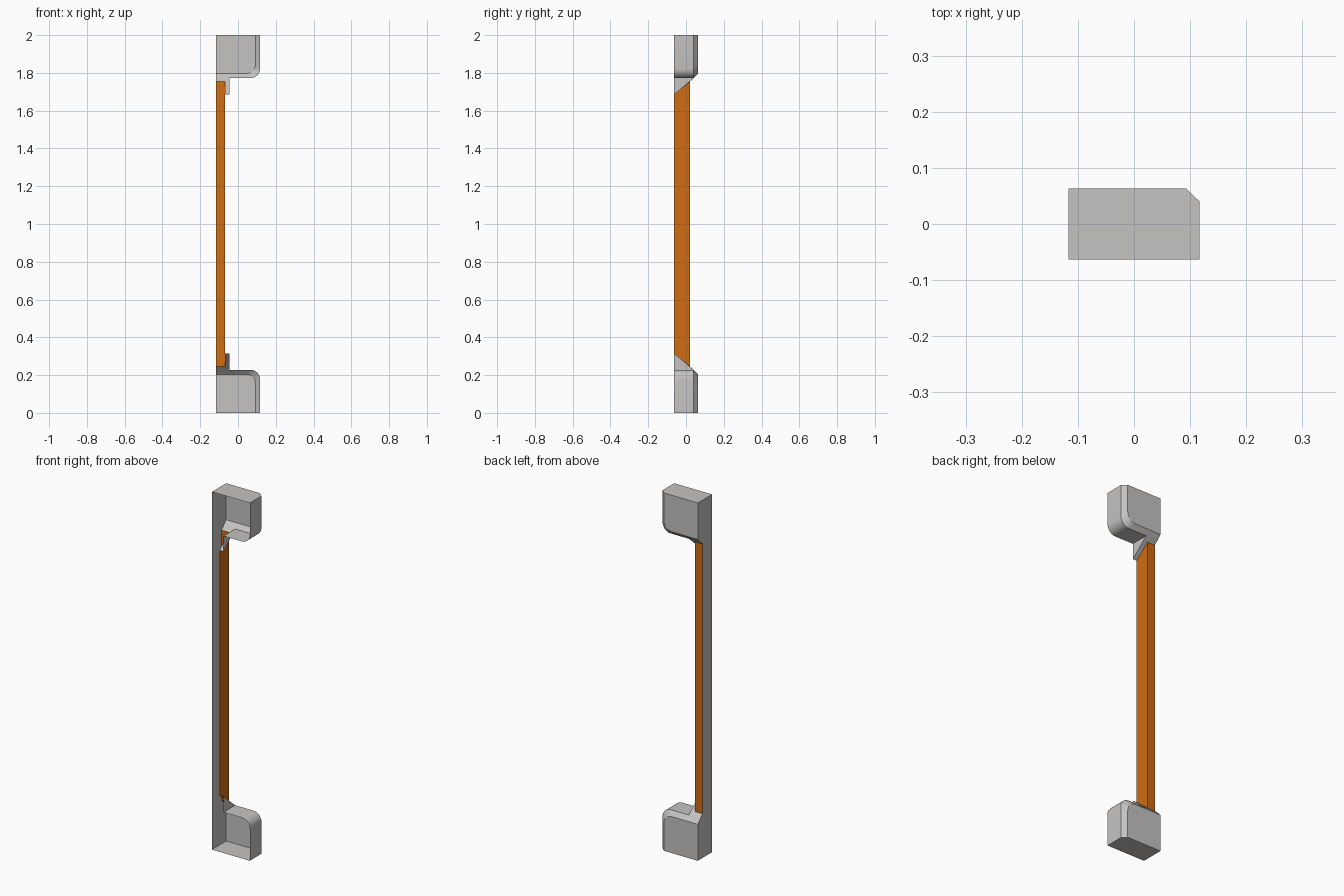
import bpy, bmesh, math

if "Cube" in bpy.data.objects:
    bpy.data.objects.remove(bpy.data.objects["Cube"])

# Overall sizes: an open-fronted thin shell, mirrored about z = 1
XL, XR = -0.117, 0.117
YF, YB, YC = -0.063, 0.063, 0.04      # front, back, start of chamfer
CH, R, SEG = 0.024, 0.05, 6           # chamfer, corner radius, segments
ZF = 1.772                            # underside of the upper block
XG, XS = -0.045, -0.07                # gusset side, strip side
YS, ZS, ZG = 0.02, 1.754, 1.685       # strip back, strip top, gusset tip


def material(name, rgb):
    m = bpy.data.materials.new(name)
    m.diffuse_color = (*rgb, 1)
    m.use_nodes = True
    m.node_tree.nodes["Principled BSDF"].inputs["Base Color"].default_value = m.diffuse_color
    return m


def build(name, faces, mat, left_facing=True):
    bm = bmesh.new()
    for f in faces:
        bm.faces.new([bm.verts.new(p) for p in f])
    bmesh.ops.remove_doubles(bm, verts=bm.verts, dist=1e-5)
    bmesh.ops.recalc_face_normals(bm, faces=bm.faces)
    # outward direction is known for the first face of each part
    bm.faces.ensure_lookup_table()
    bm.normal_update()
    if (bm.faces[0].normal.x < 0) != left_facing:
        bmesh.ops.reverse_faces(bm, faces=bm.faces)
    me = bpy.data.meshes.new(name)
    bm.to_mesh(me)
    bm.free()
    me.materials.append(mat)
    ob = bpy.data.objects.new(name, me)
    bpy.context.collection.objects.link(ob)
    bpy.context.view_layer.objects.active = ob
    ob.select_set(True)
    bpy.ops.object.shade_smooth_by_angle(angle=math.radians(25))
    ob.select_set(False)
    return ob


def flip(pts):
    return [(x, y, 2 - z) for x, y, z in pts]


def outline(inset):
    """Block edge in x/z: down the right side, round the corner, to the left."""
    xr, zb = XR - inset, ZF + inset
    pts = [(xr, 2)]
    for i in range(SEG + 1):
        a = math.pi / 2 * i / SEG
        pts.append((xr - R + R * math.cos(a), zb + R - R * math.sin(a)))
    return pts + [(XG, zb), (XS, zb), (XL, zb)]


grey = material("light grey", (0.56, 0.55, 0.535))
orange = material("orange", (0.63, 0.15, 0.006))

P, Q = outline(0), outline(CH)
n = len(P)

# Upper block shell
block = []
for i in range(n - 1):
    (ax, az), (bx, bz) = P[i], P[i + 1]
    (cx, cz), (dx, dz) = Q[i], Q[i + 1]
    block.append([(ax, YC, az), (bx, YC, bz), (dx, YB, dz), (cx, YB, cz)])
    if i < n - 3:                                      # side and underside
        block.append([(ax, YF, az), (bx, YF, bz), (bx, YC, bz), (ax, YC, az)])
block.append([(x, YB, z) for x, z in Q] + [(XL, YB, 2)])           # back
block.append([(XL, YF, 2), (XR, YF, 2), (XR, YC, 2),
              (XR - CH, YB, 2), (XL, YB, 2)])                      # end cap
# slope meeting the strip, gusset slope and gusset side
block.append([(XL, YC, ZF), (XS, YC, ZF), (XS, YS, ZS), (XL, YS, ZS)])
block.append([(XS, YC, ZF), (XG, YC, ZF), (XG, YF, ZG),
              (XS, YF, ZG), (XS, YS, ZS)])
block.append([(XG, YC, ZF), (XG, YF, ZF), (XG, YF, ZG)])

# Full-height left wall
half = [(XL, YF, 2), (XL, YB, 2), (XL, YB, ZF + CH), (XL, YC, ZF), (XL, YS, ZS)]
wall = half + flip(half)[::-1]

build("frame_shell", [wall] + block + [flip(f) for f in block], grey)

# Orange strip: inner side and back
side = [(XS, YF, ZG), (XS, YS, ZS), (XS, YS, 2 - ZS), (XS, YF, 2 - ZG)]
back = [(XS, YS, ZS), (XL, YS, ZS), (XL, YS, 2 - ZS), (XS, YS, 2 - ZS)]
build("grip_strip", [side, back], orange, left_facing=False)
